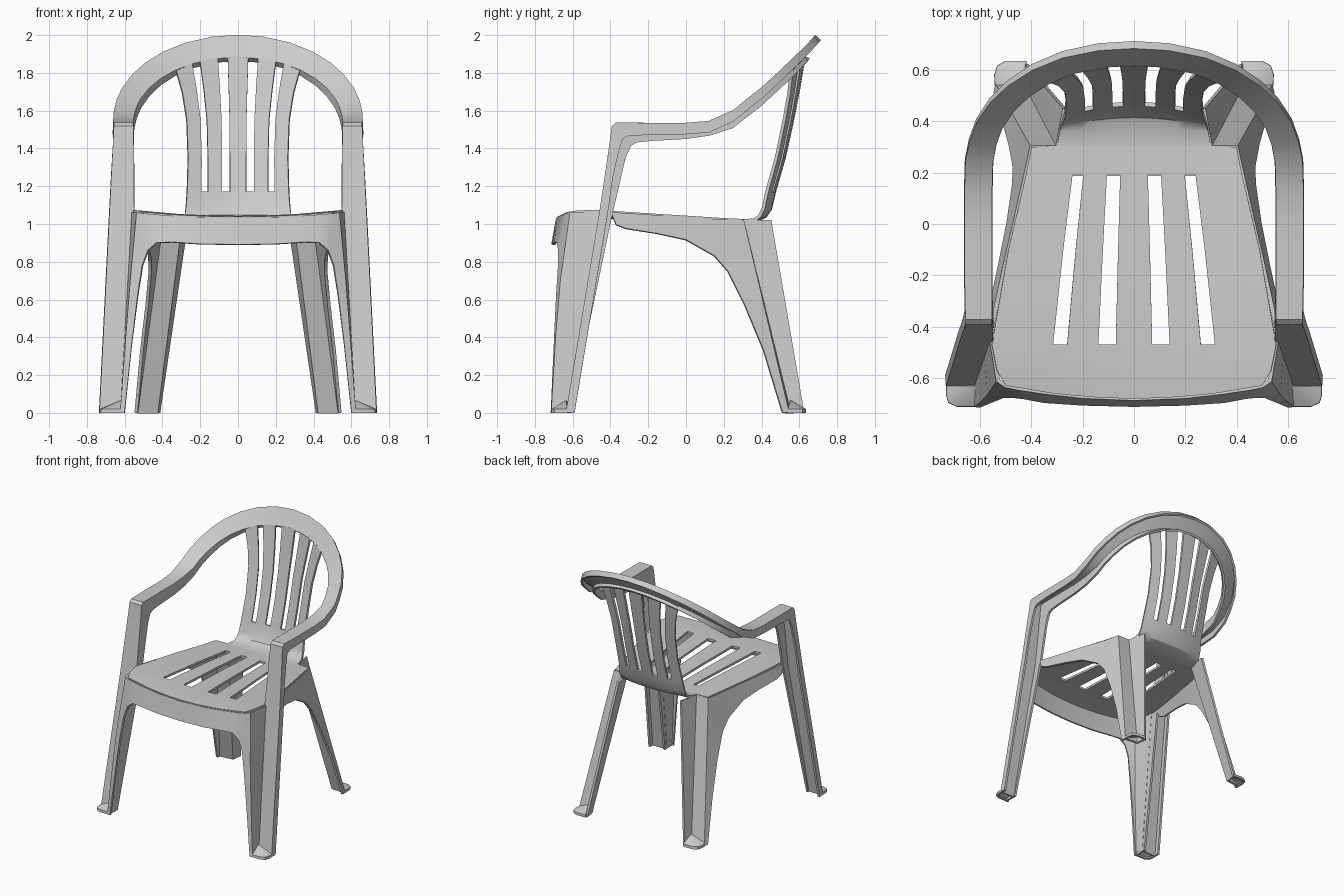
import bpy, bmesh, math

if "Cube" in bpy.data.objects:
    bpy.data.objects.remove(bpy.data.objects["Cube"])

THICK = 0.017


def shell(name, strips, mirror=True):
    """Thin shell made of quad strips; each strip is a list of rows of points."""
    bm = bmesh.new()
    for rows in strips:
        vs = [[bm.verts.new(p) for p in row] for row in rows]
        for r0, r1 in zip(vs, vs[1:]):
            for i in range(len(r0) - 1):
                bm.faces.new((r0[i], r0[i + 1], r1[i + 1], r1[i]))
    return finish(name, bm, mirror)


def finish(name, bm, mirror=True):
    bmesh.ops.remove_doubles(bm, verts=bm.verts, dist=0.0005)
    bmesh.ops.recalc_face_normals(bm, faces=bm.faces)
    me = bpy.data.meshes.new(name)
    bm.to_mesh(me)
    bm.free()
    ob = bpy.data.objects.new(name, me)
    bpy.context.collection.objects.link(ob)
    bpy.ops.object.select_all(action='DESELECT')
    bpy.context.view_layer.objects.active = ob
    ob.select_set(True)
    if mirror:
        m = ob.modifiers.new("mirror", 'MIRROR')
        m.use_clip = True
        bpy.ops.object.modifier_apply(modifier=m.name)
    s = ob.modifiers.new("thickness", 'SOLIDIFY')
    s.thickness, s.offset = THICK, 0
    bpy.ops.object.modifier_apply(modifier=s.name)
    bpy.ops.object.shade_smooth_by_angle(angle=math.radians(32))
    return ob


def lerp(a, b, t):
    return tuple(p + (q - p) * t for p, q in zip(a, b))


# Seat and slatted back: rows of (y, z, y bow, z bow, slot scale, half width)
SLOTS = (0.045, 0.088, 0.165, 0.2)
ROWS = [
    (-.68, 1.03, .2, .1, 1.62, .50), (-.60, 1.035, .1, .1, 1.62, .535),
    (-.47, 1.035, 0, .1, 1.58, .555), (-.1, 1.03, 0, .05, 1.38, .49),
    (.19, 1.02, 0, .02, 1.2, .422), (.30, 1.015, 0, .02, 1.12, .40),
    (.305, 1.015, 0, .02, 1.1, .30), (.375, 1.022, -.15, 0, 1.05, .29),
    (.42, 1.04, -.4, 0, 1.0, .283), (.447, 1.08, -.5, 0, 1.0, .277),
    (.468, 1.17, -.55, 0, .97, .27), (.52, 1.35, -.6, 0, .97, .265),
    (.564, 1.55, -.6, 0, 1.0, .272), (.597, 1.72, -.6, -.3, 1.1, .295),
    (.625, 1.885, -.6, -.6, 1.22, .33)]
bm = bmesh.new()
grid = []
for y, z, yb, zb, k, edge in ROWS:
    half = [s * k for s in SLOTS] + [edge]
    xs = [-x for x in reversed(half)] + [0] + half
    grid.append([bm.verts.new((x, y + yb * x * x, z + zb * x * x)) for x in xs])
for r in range(len(ROWS) - 1):
    slotted = r in (2, 3) or r >= 10
    for c in range(10):
        if slotted and c in (1, 3, 6, 8):
            continue
        bm.faces.new((grid[r][c], grid[r][c + 1], grid[r + 1][c + 1], grid[r + 1][c]))
finish("seat_and_back", bm, mirror=False)

# Arm frame: one channel from front foot over the arm and round the back
# Leg and arm stations: inner x, outer x, (y, z) of top, outer lip, inner lip
STATIONS = [
    (.615, .728, (-.63, 0), (-.59, 0), (-.61, 0)),
    (.555, .675, (-.455, 1.05), (-.415, 1.05), (-.39, 1.05)),
    (.557, .665, (-.425, 1.25), (-.388, 1.24), (-.35, 1.22)),
    (.558, .656, (-.40, 1.42), (-.355, 1.39), (-.32, 1.35)),
    (.56, .652, (-.387, 1.515), (-.335, 1.45), (-.29, 1.415)),
    (.56, .652, (-.37, 1.53), (-.31, 1.465), (-.26, 1.432)),
    (.56, .655, (-.2, 1.53), (-.2, 1.472), (-.18, 1.44)),
    (.56, .655, (0, 1.53), (0, 1.475), (0, 1.45)),
    (.56, .655, (.12, 1.54), (.125, 1.485), (.125, 1.468))]
frame = [[(xi, *il), (xi, *top), (xo, *top), (xo, *ol)]
         for xi, xo, top, ol, il in STATIONS]
# Arch stations: angle, y of the outer edge
for deg, y in [(6, .25), (14, .325), (22, .40), (32, .475), (42, .54),
               (53, .60), (65, .648), (78, .677), (90, .685)]:
    c, s = math.cos(math.radians(deg)), math.sin(math.radians(deg))
    if deg == 90:
        c = 0
    o = (.655 * c, y, 1.55 + .443 * s)
    i = (.56 * c, y - .06 * s, 1.53 + .355 * s)
    frame.append([(i[0], i[1] + .025 * s, i[2] - .065 + .05 * s), i, o,
                  (o[0], o[1] + .022 * s, o[2] - .055 + .03 * s)])
shell("arm_frame", [frame])

# Front apron running into the front face and side face of the front legs
apron = [
    [(0, -.68, 1.03), (0, -.705, .89)],
    [(.2, -.672, 1.034), (.2, -.70, .893)],
    [(.35, -.655, 1.042), (.35, -.69, .903)],
    [(.45, -.64, 1.05), (.43, -.675, .90)],
    [(.50, -.63, 1.055), (.475, -.67, .86)],
    [(.53, -.61, 1.06), (.505, -.67, .78)],
    [(.564, -.66, .7), (.53, -.68, .62)],
    [(.588, -.685, .4), (.562, -.692, .36)],
    [(.618, -.708, 0), (.60, -.708, 0)]]
KNEE = [1.06, .7, .4, 0]
back_edge = [lerp((.615, -.63, 0), (.555, -.455, 1.06), z / 1.06) for z in KNEE]
leg_side = [[row[0], b] for row, b in zip(apron[5:], back_edge)]
shell("front_apron_and_leg", [apron, leg_side])


# Side aprons and Z-section back legs
def ridge(a, b, z):
    return lerp(b, a, z / a[2])


inner = ((.27, .45, 1.02), (.42, .625, 0))
fold = ((.30, .30, 1.02), (.43, .55, 0))
corner = ((.40, .30, 1.02), (.535, .54, 0))
side = [
    [(.553, -.40, 1.065), (.56, -.37, .995)],
    [(.55, -.38, 1.06), (.557, -.32, .975)],
    [(.5, -.15, 1.045), (.52, -.15, .948)],
    [(.465, 0, 1.035), (.49, 0, .915)],
    [(.42, .2, 1.022), (.468, .15, .83)],
    [corner[0], (.465, .22, .75)],
    [ridge(*corner, .7), (.482, .31, .57)],
    [ridge(*corner, .35), (.51, .41, .33)],
    [corner[1], (.54, .51, 0)]]
leg = [[ridge(*e, z) for e in (inner, fold, corner)] for z in (1.02, .7, .35, 0)]
shell("side_apron_and_back_leg", [side, leg])


# Feet: sloped caps fanning out from the fold of each leg
def foot(name, apex, outline):
    bm = bmesh.new()
    a = bm.verts.new(apex)
    vs = [bm.verts.new((x, y, .016)) for x, y in outline]
    low = [bm.verts.new((x, y, 0)) for x, y in outline]
    for n in range(len(vs) - 1):
        bm.faces.new((a, vs[n], vs[n + 1]))
        bm.faces.new((vs[n], low[n], low[n + 1], vs[n + 1]))
    finish(name, bm)


foot("front_foot", (.615, -.63, .06),
     [(.605, -.705), (.69, -.705), (.718, -.692), (.725, -.665), (.725, -.63)])
foot("back_foot", (.43, .55, .06),
     [(.42, .628), (.50, .628), (.528, .612), (.537, .58), (.535, .54)])
